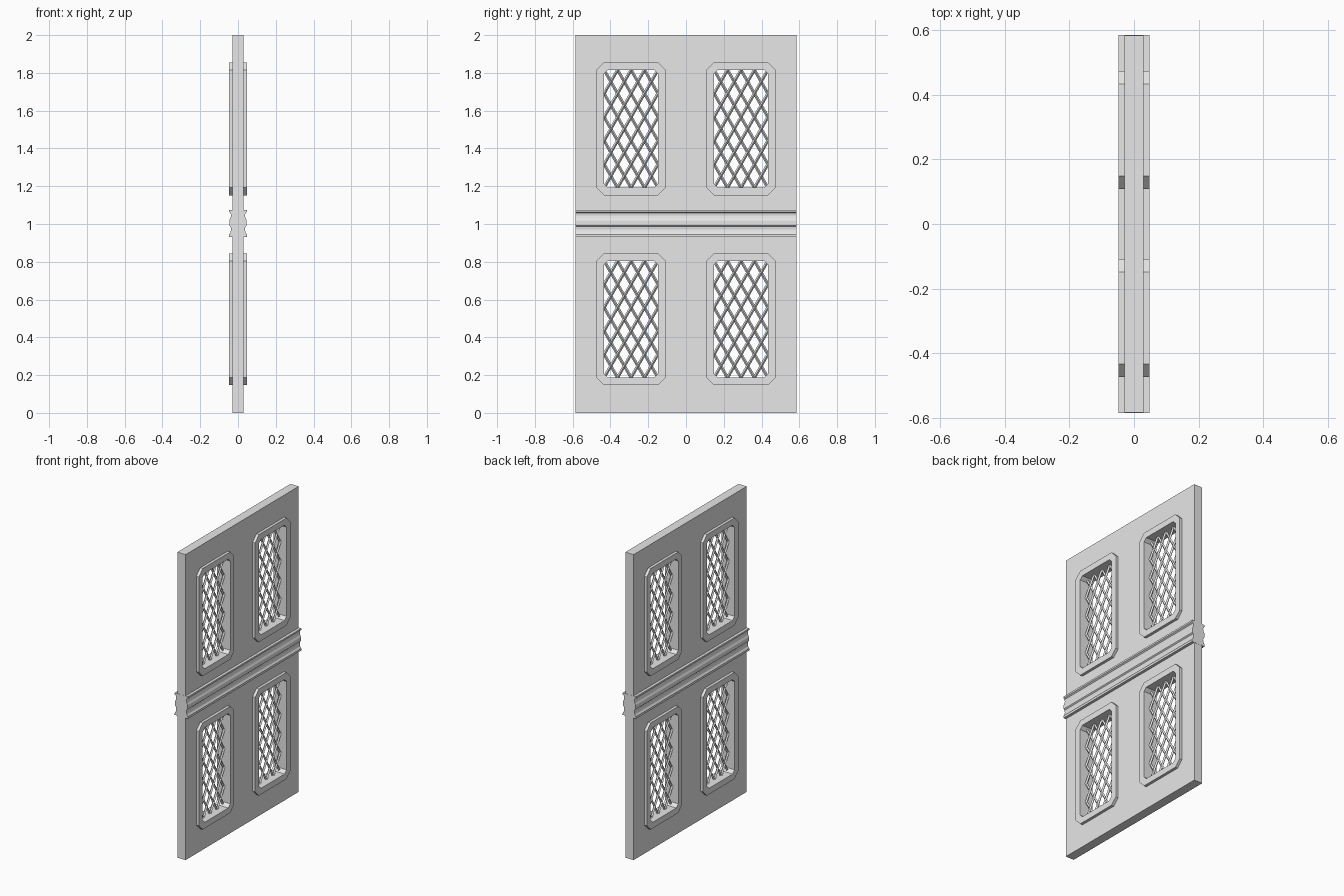
import bpy, bmesh, math
from mathutils import Matrix, Vector

if "Cube" in bpy.data.objects:
    bpy.data.objects.remove(bpy.data.objects["Cube"])

grey = bpy.data.materials.new("plain grey")
grey.diffuse_color = (0.8, 0.8, 0.8, 1)
grey.use_nodes = True
grey.node_tree.nodes["Principled BSDF"].inputs["Base Color"].default_value = grey.diffuse_color

# Drawing plane: first axis -> y, second axis -> z, depth -> x
UPRIGHT = Matrix(((0, 0, 1, 0), (1, 0, 0, 0), (0, 1, 0, 0), (0, 0, 0, 1)))

HALF_Y, HEIGHT = 0.585, 2.0
PANEL_X, RAISED_X = 0.03, 0.048
LIP = 0.04
WINDOWS = [(side * 0.291, z, 0.1825, h)
           for z, h in ((1.504, 0.352), (0.496, 0.349)) for side in (-1, 1)]


def octagon(cy, cz, hy, hz, c):
    """Rectangle with cut corners."""
    pts = [(hy, hz - c), (hy - c, hz), (c - hy, hz), (-hy, hz - c),
           (-hy, c - hz), (c - hy, -hz), (hy - c, -hz), (hy, c - hz)]
    return [(cy + y, cz + z) for y, z in pts]


def slab(name, loops, half_depth):
    """Flat plate with holes from an outline and inner loops."""
    cu = bpy.data.curves.new(name + "_outline", 'CURVE')
    cu.dimensions = '2D'
    cu.fill_mode = 'BOTH'
    cu.extrude = half_depth
    for loop in loops:
        sp = cu.splines.new('POLY')
        sp.points.add(len(loop) - 1)
        for p, (u, v) in zip(sp.points, loop):
            p.co = (u, v, 0, 1)
        sp.use_cyclic_u = True
    tmp = bpy.data.objects.new(name + "_tmp", cu)
    bpy.context.scene.collection.objects.link(tmp)
    bpy.context.view_layer.update()
    dg = bpy.context.evaluated_depsgraph_get()
    me = bpy.data.meshes.new_from_object(tmp.evaluated_get(dg))
    bpy.data.objects.remove(tmp)
    me.transform(UPRIGHT)
    bm = bmesh.new()
    bm.from_mesh(me)
    bmesh.ops.remove_doubles(bm, verts=bm.verts, dist=1e-5)
    finish(name, bm, me)


def finish(name, bm, me=None):
    me = me or bpy.data.meshes.new(name)
    bmesh.ops.recalc_face_normals(bm, faces=bm.faces)
    for f in bm.faces:
        f.smooth = False
        f.material_index = 0
    bm.to_mesh(me)
    bm.free()
    me.materials.clear()
    me.materials.append(grey)
    ob = bpy.data.objects.new(name, me)
    bpy.context.scene.collection.objects.link(ob)


def add_bar(bm, a, b, r):
    """Four-sided bar with a ridge facing each way."""
    d = (b - a).normalized()
    side = d.cross(Vector((1, 0, 0))) * r
    out = Vector((r, 0, 0))
    rings = [[bm.verts.new(p + o) for o in (side, out, -side, -out)] for p in (a, b)]
    for i in range(4):
        j = (i + 1) % 4
        bm.faces.new((rings[0][i], rings[0][j], rings[1][j], rings[1][i]))
    bm.faces.new(rings[0])
    bm.faces.new(rings[1][::-1])


# Door panel with four openings
outer = [(-HALF_Y, 0), (HALF_Y, 0), (HALF_Y, HEIGHT), (-HALF_Y, HEIGHT)]
slab("door_panel", [outer] + [octagon(*w, LIP) for w in WINDOWS], PANEL_X)

for n, (cy, cz, hy, hz) in enumerate(WINDOWS, 1):
    # Raised window frame
    iy, iz = hy - LIP, hz - LIP
    slab(f"window_frame_{n}", [octagon(cy, cz, hy, hz, LIP),
                               octagon(cy, cz, iy, iz, 0.02)], RAISED_X)
    # Diamond lattice, clipped to the opening
    bm = bmesh.new()
    ly, lz = iy + 0.006, iz + 0.006
    pitch = 2 * iy / 4
    slope = 2 * iz / 5 / pitch
    for direction in (-1, 1):
        for k in range(-10, 11):
            y0 = k * pitch + pitch / 2
            # Bar follows y = y0 + direction * z / slope
            ends = sorted((direction * slope * (s * ly - y0)) for s in (-1, 1))
            lo, hi = max(ends[0], -lz), min(ends[1], lz)
            if hi - lo > 0.03:
                a, b = (Vector((direction * 0.002, cy + y0 + direction * z / slope, cz + z))
                        for z in (lo, hi))
                add_bar(bm, a, b, 0.008)
    finish(f"window_lattice_{n}", bm)

# Moulded rail across the middle, same on both faces
half = [(0.048, 1.075), (0.048, 1.064), (0.039, 1.058), (0.037, 1.045),
        (0.040, 1.030), (0.046, 1.018), (0.046, 0.992), (0.039, 0.986),
        (0.037, 0.970), (0.040, 0.955), (0.048, 0.944), (0.048, 0.930)]
profile = half + [(-x, z) for x, z in reversed(half)]
bm = bmesh.new()
ends = [[bm.verts.new((x, y, z)) for x, z in profile]
        for y in (-HALF_Y - 0.001, HALF_Y + 0.001)]
for i in range(len(profile)):
    j = (i + 1) % len(profile)
    bm.faces.new((ends[0][i], ends[0][j], ends[1][j], ends[1][i]))
bm.faces.new(ends[0])
bm.faces.new(ends[1][::-1])
finish("middle_rail", bm)
